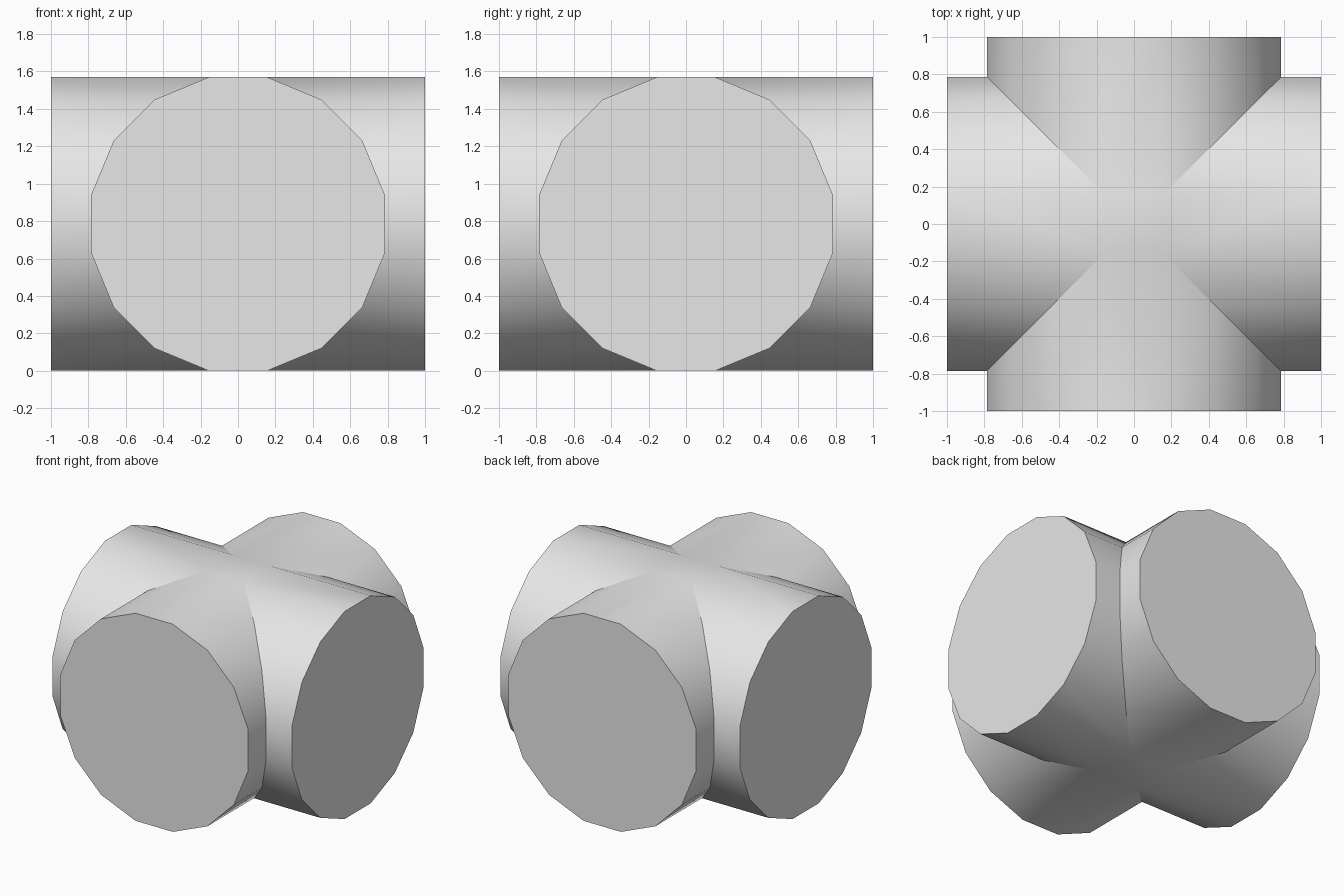
import bpy
import bmesh
import math
from mathutils import Matrix

RADIUS = 0.8
SIDES = 16
LENGTH = 2.0
HEIGHT = RADIUS * math.cos(math.pi / SIDES)

cube = bpy.data.objects.get("Cube")
if cube:
    bpy.data.objects.remove(cube, do_unlink=True)

# Plain grey surface
grey = bpy.data.materials.new("light_grey")
grey.use_nodes = True
colour = (0.8, 0.8, 0.8, 1.0)
grey.diffuse_color = colour
grey.node_tree.nodes["Principled BSDF"].inputs["Base Color"].default_value = colour


def section():
    """Cross-section of a pipe, with a middle point on the top and bottom flats."""
    points = []
    for i in range(SIDES):
        a = (i + 0.5) * math.tau / SIDES
        points.append((RADIUS * math.cos(a), RADIUS * math.sin(a)))
        if i == SIDES // 4 - 1:
            points.append((0.0, HEIGHT))
        if i == 3 * SIDES // 4 - 1:
            points.append((0.0, -HEIGHT))
    return points


def add_arm(bm, turn):
    """One arm, mitred on the diagonals where it meets its neighbours."""
    place = Matrix.Translation((0, 0, HEIGHT)) @ Matrix.Rotation(turn, 4, "Z")
    inner, outer = [], []
    for y, z in section():
        for ring, x in ((inner, abs(y)), (outer, LENGTH / 2)):
            vert = bm.verts.new((x, y, z))
            vert.co = place @ vert.co
            ring.append(vert)
    n = len(inner)
    for i in range(n):
        j = (i + 1) % n
        bm.faces.new((inner[i], outer[i], outer[j], inner[j]))
    bm.faces.new(outer)


# Four arms welded into two crossing pipes
bm = bmesh.new()
for k in range(4):
    add_arm(bm, k * math.pi / 2)
bmesh.ops.remove_doubles(bm, verts=bm.verts, dist=0.0001)
bmesh.ops.dissolve_limit(bm, angle_limit=math.radians(1), verts=bm.verts, edges=bm.edges)
bmesh.ops.recalc_face_normals(bm, faces=bm.faces)

mesh = bpy.data.meshes.new("crossed_cylinders")
bm.to_mesh(mesh)
bm.free()
mesh.materials.append(grey)
body = bpy.data.objects.new("crossed_cylinders", mesh)
bpy.context.collection.objects.link(body)

bpy.ops.object.select_all(action="DESELECT")
body.select_set(True)
bpy.context.view_layer.objects.active = body
bpy.ops.object.shade_smooth_by_angle(angle=math.radians(30))
